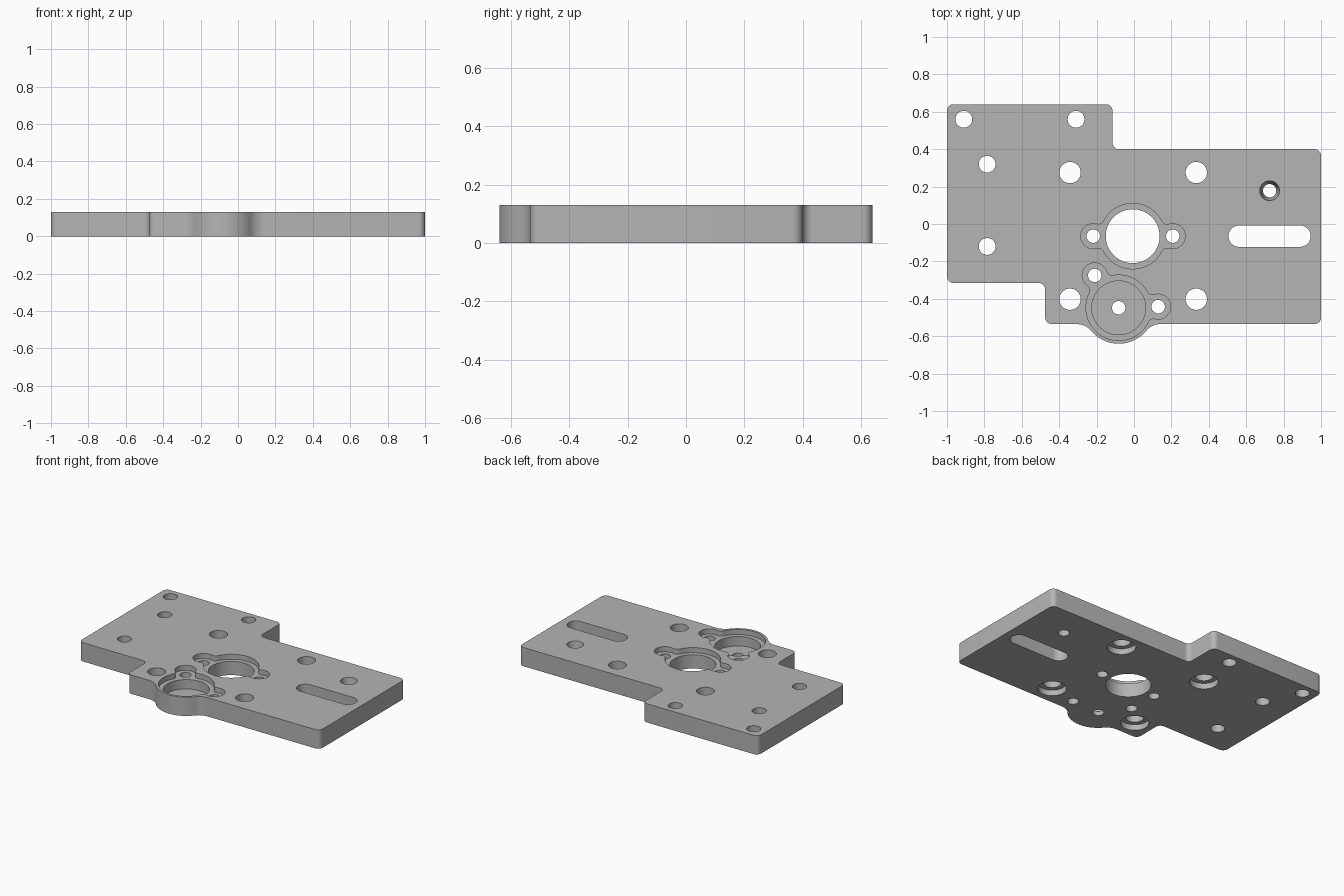
import bpy, bmesh
from math import pi, cos, sin, acos, atan2, sqrt, hypot, radians
from mathutils import Vector

if "Cube" in bpy.data.objects:
    bpy.data.objects.remove(bpy.data.objects["Cube"])

TOP = 0.13          # plate thickness
OVER = 0.05         # how far cutters reach past a surface
RECESS = TOP - 0.035

metal = bpy.data.materials.new("grey metal")
metal.use_nodes = True
grey = (0.46, 0.46, 0.46, 1)
metal.diffuse_color = grey
metal.node_tree.nodes["Principled BSDF"].inputs["Base Color"].default_value = grey


def arc(c, r, a0, a1, n=12):
    return [(c[0] + r * cos(a0 + (a1 - a0) * i / n),
             c[1] + r * sin(a0 + (a1 - a0) * i / n)) for i in range(n + 1)]


def circle(c, r, n=48):
    return arc(c, r, 0, 2 * pi, n)[:-1]


def prism(name, profile, z0, z1, scale_top=None, centre=(0, 0)):
    """Extrude a flat profile, optionally scaling its upper end."""
    s = scale_top or 1
    bm = bmesh.new()
    low = [bm.verts.new((x, y, z0)) for x, y in profile]
    high = [bm.verts.new((centre[0] + (x - centre[0]) * s,
                          centre[1] + (y - centre[1]) * s, z1)) for x, y in profile]
    bm.faces.new(low)
    bm.faces.new(high)
    for i in range(len(low)):
        j = (i + 1) % len(low)
        bm.faces.new((low[i], low[j], high[j], high[i]))
    bmesh.ops.recalc_face_normals(bm, faces=bm.faces)
    mesh = bpy.data.meshes.new(name)
    bm.to_mesh(mesh)
    bm.free()
    obj = bpy.data.objects.new(name, mesh)
    bpy.context.collection.objects.link(obj)
    mesh.materials.append(metal)
    return obj


def rounded(points, r, n=8):
    """Round every right-angled corner of a closed outline."""
    out = []
    for i, p in enumerate(points):
        p = Vector(p)
        u = (Vector(points[i - 1]) - p).normalized()
        v = (Vector(points[(i + 1) % len(points)]) - p).normalized()
        c = p + r * (u + v)
        for k in range(n + 1):
            t = pi / 2 * k / n
            q = c - r * (v * cos(t) + u * sin(t))
            out.append((q.x, q.y))
    return out


def lobed(c, R, lobes, r, f=0.03):
    """Circle with round ears, blended by small fillets (counter-clockwise)."""
    ears = sorted((atan2(y - c[1], x - c[0]) % (2 * pi), x, y) for x, y in lobes)
    out, spans = [], []
    for a, x, y in ears:
        d = hypot(x - c[0], y - c[1])
        b = acos(((R + f) ** 2 + d * d - (r + f) ** 2) / (2 * d * (R + f)))
        spans.append((a, b, x, y))
    for i, (a, b, x, y) in enumerate(spans):
        f0, f1 = [(c[0] + (R + f) * cos(t), c[1] + (R + f) * sin(t)) for t in (a - b, a + b)]
        e0 = atan2(f0[1] - y, f0[0] - x)
        e1 = atan2(f1[1] - y, f1[0] - x)
        turn = (e0 + pi - (a - b + pi) + pi) % (2 * pi) - pi
        out += arc(f0, f, a - b + pi, a - b + pi + turn, 6)
        out += arc((x, y), r, e0, e0 + (e1 - e0) % (2 * pi), 24)[1:]
        out += arc(f1, f, e1 + pi, e1 + pi + turn, 6)[1:]
        nxt = spans[(i + 1) % len(spans)]
        sweep = (nxt[0] - nxt[1] - a - b) % (2 * pi)
        out += arc(c, R, a + b, a + b + sweep, 32)[1:-1]
    return out


# Plate outline, clockwise, with the round boss bulging from the front edge
FRONT = -0.535
boss, BOSS_R, FIL = (-0.082, -0.448), 0.192, 0.1
outline = rounded([(-0.475, FRONT), (-0.475, -0.315), (-1, -0.315), (-1, 0.64),
                   (-0.115, 0.64), (-0.115, 0.4), (1, 0.4), (1, FRONT)], 0.035)
fy = FRONT - FIL
dx = sqrt((BOSS_R + FIL) ** 2 - (fy - boss[1]) ** 2)
tilt = atan2(fy - boss[1], dx)
right_fillet = arc((boss[0] + dx, fy), FIL, pi / 2, pi + tilt, 10)
left_fillet = [(2 * boss[0] - x, y) for x, y in reversed(right_fillet)]
boss_arc = arc(boss, BOSS_R, tilt, -pi - tilt, 40)[1:-1]
plate = prism("mounting_plate", outline + right_fillet + boss_arc + left_fillet, 0, TOP)

cutters = []


def cut(name, profile, z0=-OVER, z1=TOP + OVER, **kw):
    cutters.append(prism(name + "_cutter", profile, z0, z1, **kw))


# Plain through holes
for p in [(-0.91, 0.56), (-0.31, 0.56), (-0.785, 0.32), (-0.785, -0.12)]:
    cut("small_hole", circle(p, 0.045))

# Bolt holes, counterbored from below
for x in (-0.342, 0.333):
    for y in (0.275, -0.402):
        cut("bolt_hole", circle((x, y), 0.057))
        cut("counterbore", circle((x, y), 0.09), -OVER, 0.04)

# Tapered hole, wider at the top
taper = (0.725, 0.178)
cut("tapered_hole", circle(taper, 0.029), -OVER, TOP + OVER,
    scale_top=2.05, centre=taper)

# Long slot
SY, SR = -0.065, 0.057
cut("slot", arc((0.888, SY), SR, -pi / 2, pi / 2, 20) + arc((0.562, SY), SR, pi / 2, 1.5 * pi, 20))

# Two eared recesses: one bored right through, one a blind pocket
shaft = (-0.007, -0.065)
shaft_ears = [(-0.218, -0.065), (0.207, -0.065)]
boss_ears = [(-0.21, -0.275), (0.129, -0.442)]
for name, c, ears, floor in [("shaft", shaft, shaft_ears, -OVER),
                             ("boss", boss, boss_ears, 0.03)]:
    cut(name + "_recess", lobed(c, 0.175, ears, 0.067), RECESS)
    cut(name + "_bore", circle(c, 0.144, 64), floor)
    for e in ears:
        cut(name + "_ear_hole", circle(e, 0.036, 32))
cut("boss_centre_hole", circle(boss, 0.036, 32))

# Apply all cuts, then drop the cutters
for c in cutters:
    c.hide_render = True
    mod = plate.modifiers.new(c.name, "BOOLEAN")
    mod.operation, mod.solver, mod.object = "DIFFERENCE", "EXACT", c
graph = bpy.context.evaluated_depsgraph_get()
result = bpy.data.meshes.new_from_object(plate.evaluated_get(graph))
plate.modifiers.clear()
plate.data = result
for c in cutters:
    bpy.data.objects.remove(c)

# Smooth curved walls, crisp rims
for o in bpy.context.selected_objects:
    o.select_set(False)
plate.select_set(True)
bpy.context.view_layer.objects.active = plate
bpy.ops.object.shade_smooth_by_angle(angle=radians(30))
